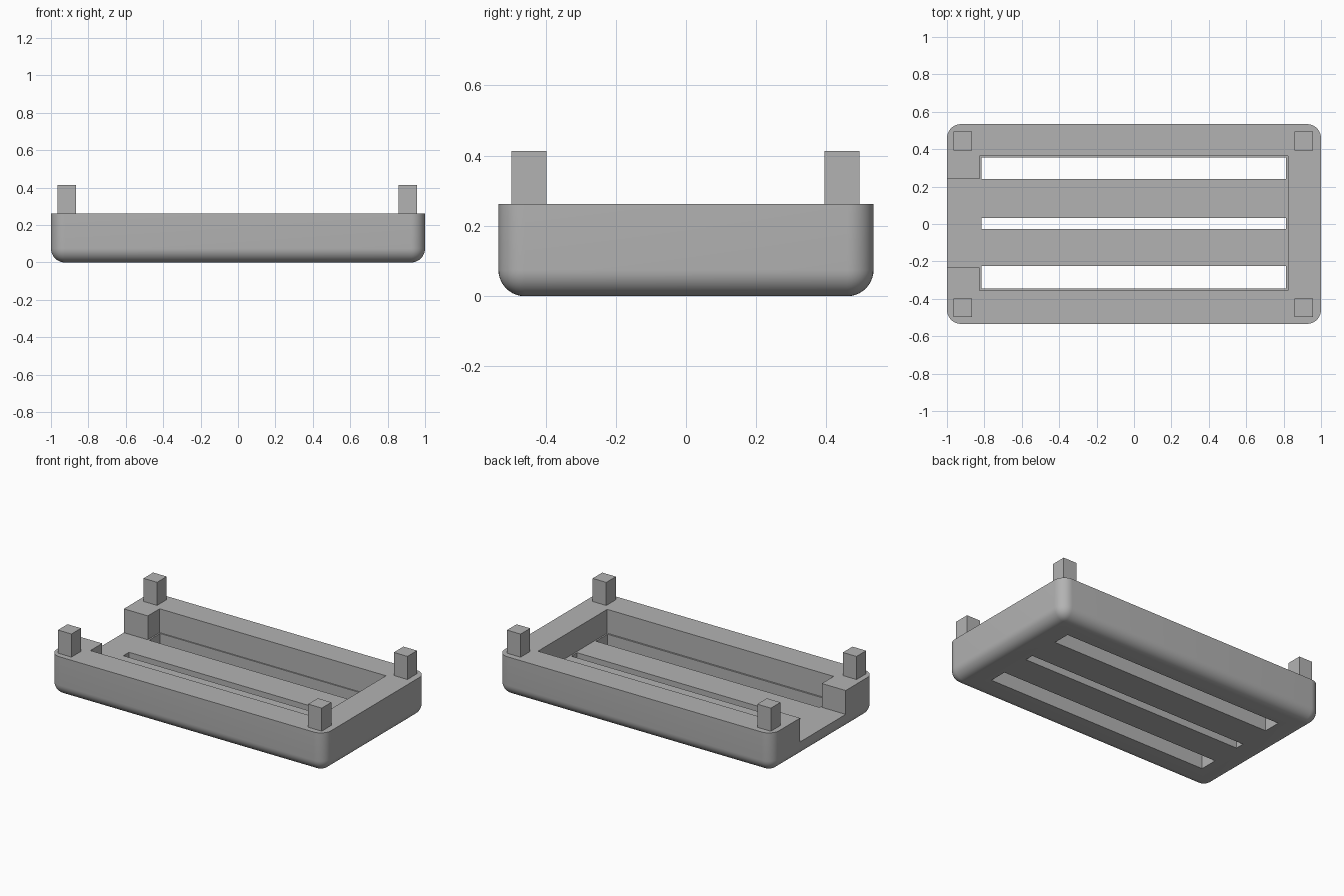
import bpy, bmesh
from mathutils import Vector

if "Cube" in bpy.data.objects:
    bpy.data.objects.remove(bpy.data.objects["Cube"], do_unlink=True)

GREY = (0.45, 0.45, 0.45, 1)
grey = bpy.data.materials.new("plain grey")
grey.use_nodes = True
grey.diffuse_color = GREY
grey.node_tree.nodes["Principled BSDF"].inputs["Base Color"].default_value = GREY


def box(name, x, y, z, rounding=0):
    """Box between (min, max) pairs; rounding fillets all but the top edges."""
    bm = bmesh.new()
    bmesh.ops.create_cube(bm, size=1)
    for v in bm.verts:
        v.co = Vector([(r[0] + r[1]) / 2 + c * (r[1] - r[0]) for r, c in zip((x, y, z), v.co)])
    if rounding:
        edges = [e for e in bm.edges if min(v.co.z for v in e.verts) < z[1] - 0.01]
        bmesh.ops.bevel(bm, geom=edges, offset=rounding, segments=10,
                        profile=0.5, affect='EDGES')
    mesh = bpy.data.meshes.new(name)
    bm.to_mesh(mesh)
    bm.free()
    mesh.materials.append(grey)
    obj = bpy.data.objects.new(name, mesh)
    bpy.context.collection.objects.link(obj)
    return obj


def cut(target, cutter):
    mod = target.modifiers.new("cut", 'BOOLEAN')
    mod.operation = 'DIFFERENCE'
    mod.solver = 'EXACT'
    mod.object = cutter
    bpy.context.view_layer.objects.active = target
    bpy.ops.object.modifier_apply(modifier=mod.name)
    bpy.data.objects.remove(cutter, do_unlink=True)


TOP, FLOOR = 0.262, 0.105
tray = box("tray", (-1, 1), (-0.534, 0.534), (0, TOP), rounding=0.075)

# Recess and the open notch at one end
cut(tray, box("recess_cutter", (-0.826, 0.823), (-0.356, 0.364), (FLOOR, 0.5)))
cut(tray, box("notch_cutter", (-1.2, -0.7), (-0.233, 0.241), (FLOOR, 0.5)))

# Long slots through the floor
for y in ((-0.345, -0.225), (-0.027, 0.032), (0.241, 0.356)):
    cut(tray, box("slot_cutter", (-0.816, 0.813), y, (-0.2, 0.2)))

bpy.ops.object.select_all(action='DESELECT')
tray.select_set(True)
bpy.context.view_layer.objects.active = tray
bpy.ops.object.shade_smooth_by_angle(angle=0.5)

# Corner pegs
for side, x in (("right", -0.964), ("left", 0.859)):
    for end, y in (("front", -0.497), ("back", 0.394)):
        box(f"{end}_{side}_peg", (x, x + 0.099), (y, y + 0.1), (TOP - 0.02, 0.414))
